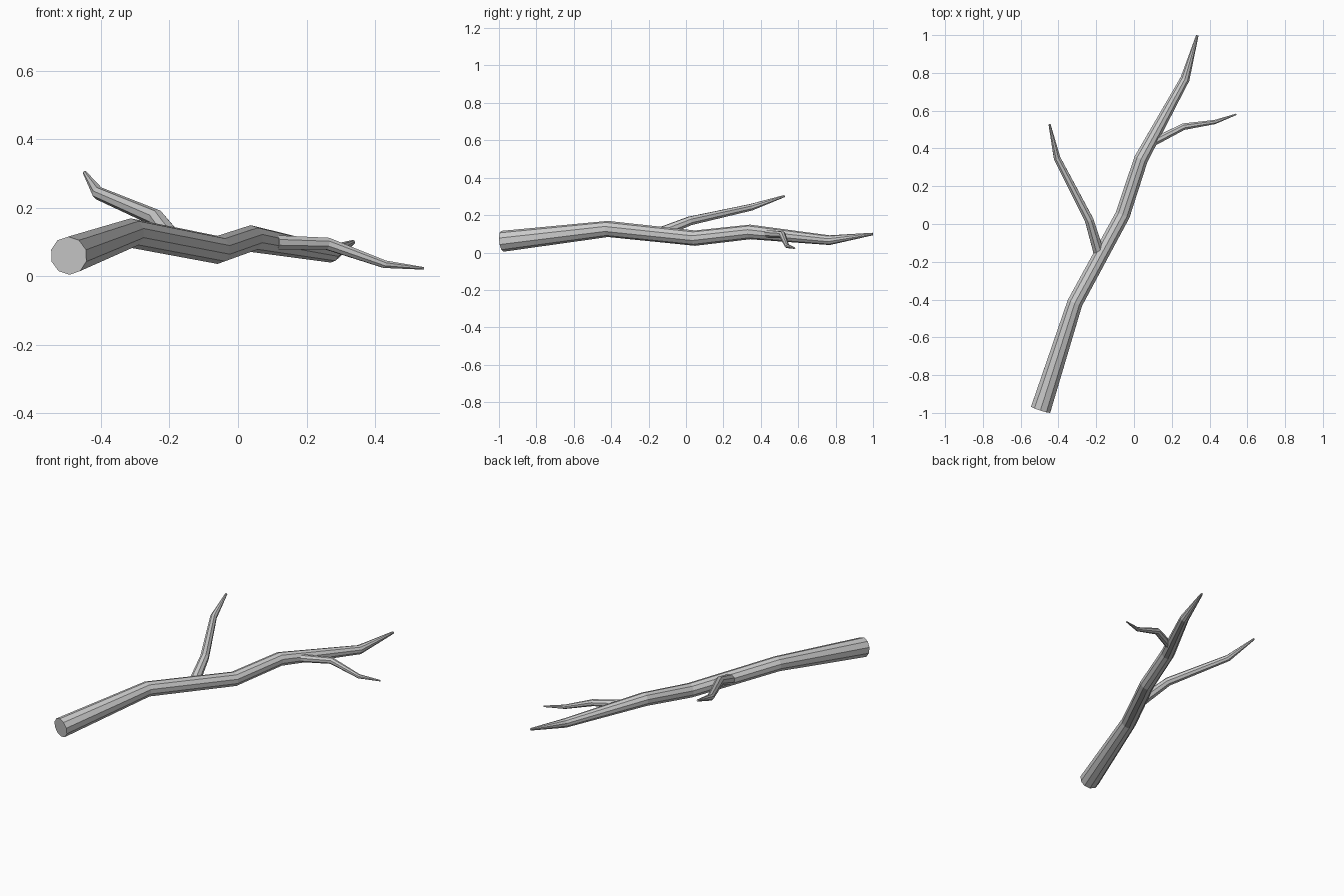
import bpy, bmesh, math
from mathutils import Vector

if "Cube" in bpy.data.objects:
    bpy.data.objects.remove(bpy.data.objects["Cube"])


def limb(name, pts, sides, turn=0.0):
    """Faceted tapering tube through (x, y, z, radius) points, capped at both ends."""
    pos = [Vector(p[:3]) for p in pts]
    bm = bmesh.new()
    rings = []
    for i, p in enumerate(pos):
        before = (p - pos[i - 1]).normalized() if i > 0 else Vector()
        after = (pos[i + 1] - p).normalized() if i < len(pos) - 1 else Vector()
        tangent = (before + after).normalized()
        side = tangent.cross(Vector((0, 0, 1))).normalized()
        up = side.cross(tangent)
        ring = []
        for k in range(sides):
            a = 2 * math.pi * k / sides + turn
            ring.append(bm.verts.new(p + pts[i][3] * (side * math.cos(a) + up * math.sin(a))))
        rings.append(ring)
    for lo, hi in zip(rings, rings[1:]):
        for k in range(sides):
            n = (k + 1) % sides
            bm.faces.new((lo[k], lo[n], hi[n], hi[k]))
    bm.faces.new(rings[0])
    bm.faces.new(rings[-1])
    bmesh.ops.recalc_face_normals(bm, faces=bm.faces)
    mesh = bpy.data.meshes.new(name)
    bm.to_mesh(mesh)
    bm.free()
    obj = bpy.data.objects.new(name, mesh)
    bpy.context.collection.objects.link(obj)
    return obj


# Main bough, thick end at the front
limb("main_branch", [
    (-0.494, -0.982, 0.060, 0.056),
    (-0.313, -0.418, 0.126, 0.043),
    (-0.060, 0.048, 0.077, 0.041),
    (0.037, 0.343, 0.110, 0.039),
    (0.270, 0.768, 0.066, 0.026),
    (0.335, 0.998, 0.099, 0.007)], 10, math.pi / 10)

# Side branch rising to the left
limb("left_twig", [
    (-0.182, -0.165, 0.095, 0.031),
    (-0.237, 0.020, 0.169, 0.025),
    (-0.407, 0.348, 0.242, 0.019),
    (-0.447, 0.527, 0.302, 0.006)], 8, math.pi / 8)

# Thin twig drooping to the right
limb("right_twig", [
    (0.112, 0.438, 0.099, 0.022),
    (0.261, 0.515, 0.095, 0.019),
    (0.428, 0.540, 0.035, 0.012),
    (0.542, 0.581, 0.023, 0.004)], 8, math.pi / 8)
